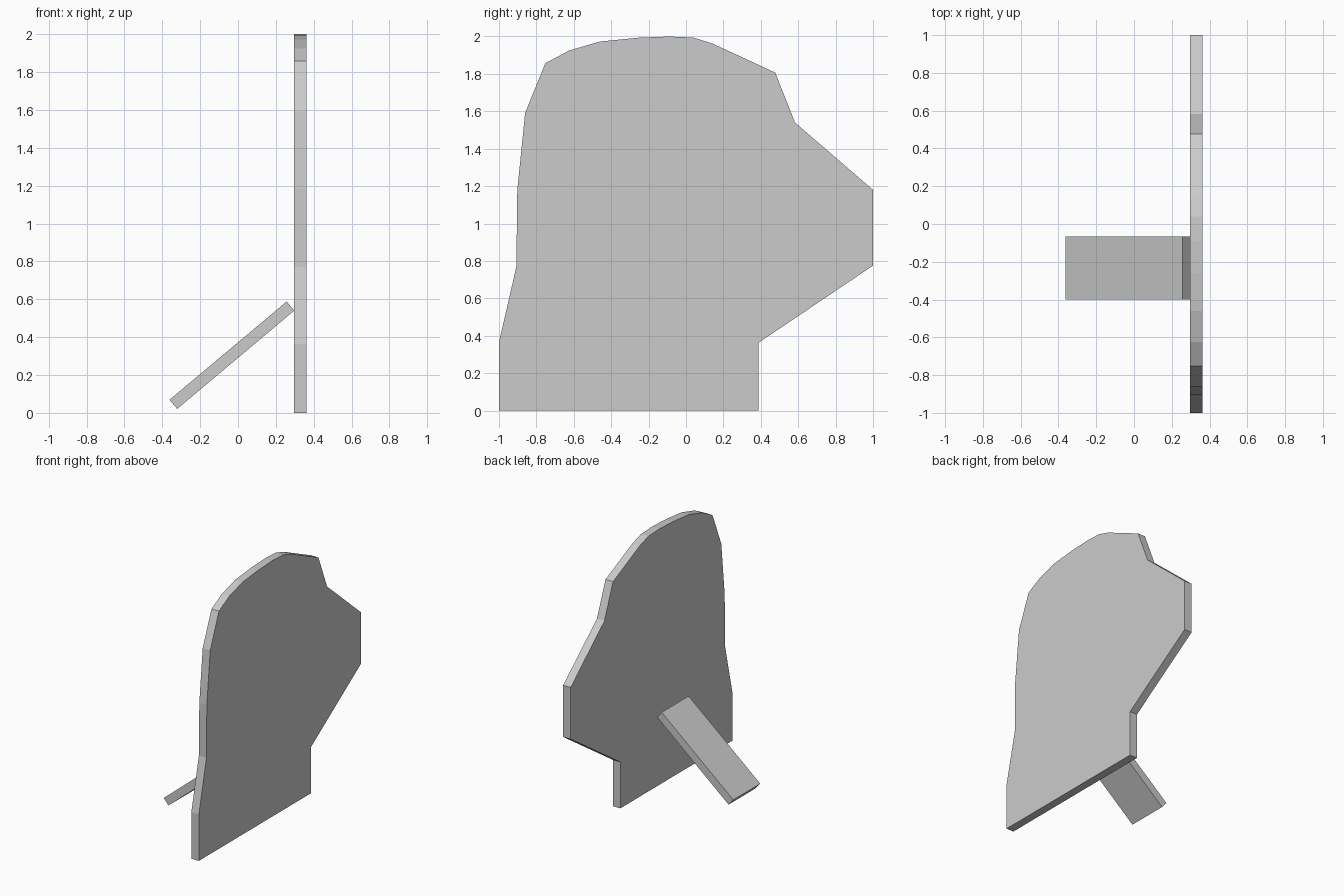
import bpy, bmesh

if "Cube" in bpy.data.objects:
    bpy.data.objects.remove(bpy.data.objects["Cube"])


def extrude_profile(name, points, direction):
    """Fill a closed outline and extrude it into a solid plate."""
    bm = bmesh.new()
    face = bm.faces.new([bm.verts.new(p) for p in points])
    result = bmesh.ops.extrude_face_region(bm, geom=[face], use_keep_orig=True)
    verts = [g for g in result["geom"] if isinstance(g, bmesh.types.BMVert)]
    bmesh.ops.translate(bm, verts=verts, vec=direction)
    bmesh.ops.recalc_face_normals(bm, faces=bm.faces)
    mesh = bpy.data.meshes.new(name)
    bm.to_mesh(mesh)
    bm.free()
    obj = bpy.data.objects.new(name, mesh)
    bpy.context.collection.objects.link(obj)
    return obj


# Upright cutout panel, outline in (y, z)
outline = [(-1, 0), (0.387, 0), (0.387, 0.362), (1, 0.775), (1, 1.18),
           (0.583, 1.54), (0.477, 1.807), (0.14, 1.963), (0.04, 1.994),
           (-0.09, 2), (-0.26, 1.993), (-0.46, 1.973), (-0.625, 1.925),
           (-0.752, 1.857), (-0.86, 1.592), (-0.902, 1.18),
           (-0.907, 0.77), (-1, 0.365)]
extrude_profile("cutout_panel", [(0.297, y, z) for y, z in outline], (0.065, 0, 0))

# Slanted support strut behind the panel, side outline in (x, z)
strut = [(0.257, 0.588), (0.297, 0.54), (-0.321, 0.021), (-0.362, 0.069)]
extrude_profile("support_strut", [(x, -0.4, z) for x, z in strut], (0, 0.333, 0))
